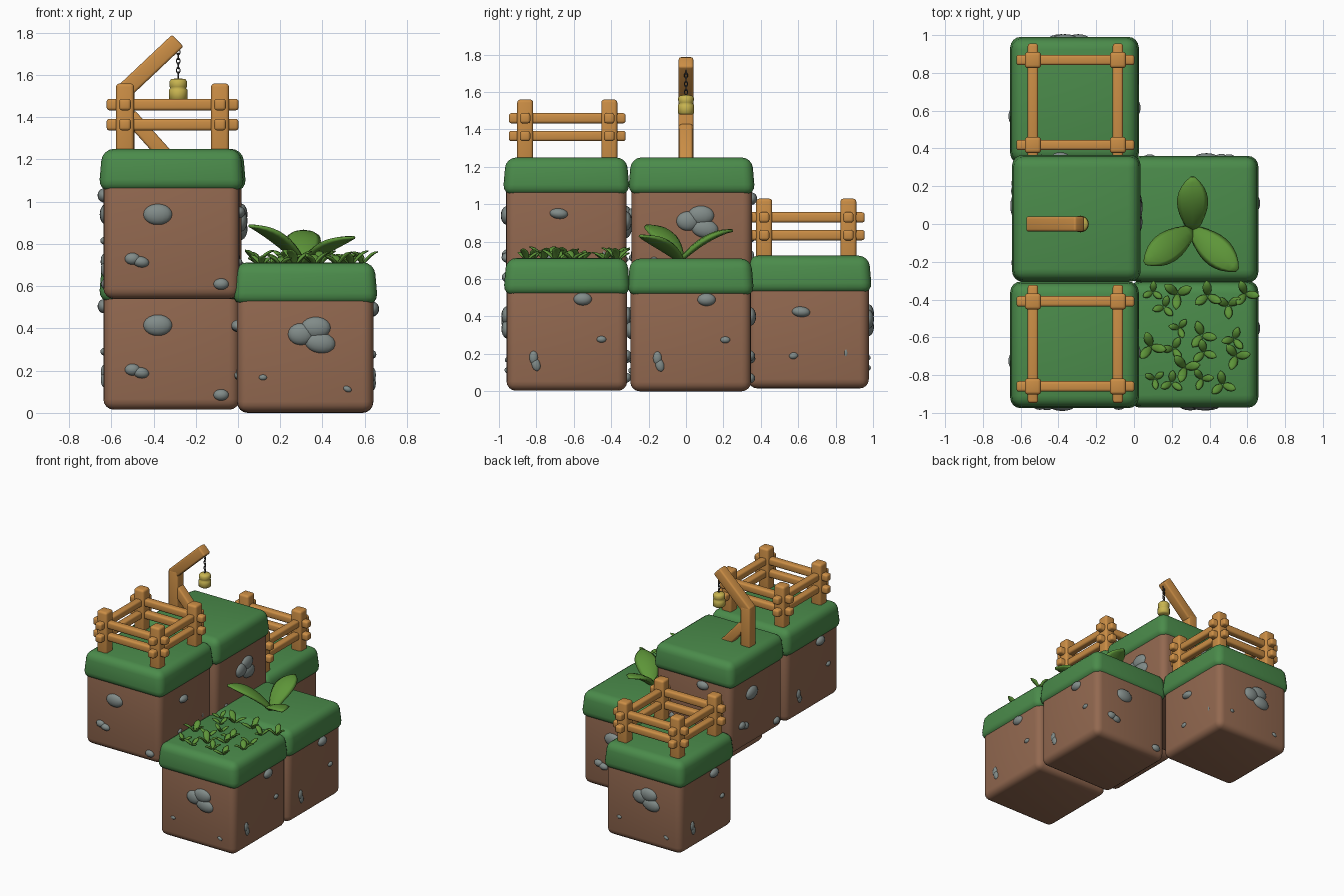
import bpy, bmesh, random
from math import sin, cos, pi, radians, atan2
from mathutils import Vector, Matrix

if "Cube" in bpy.data.objects:
    bpy.data.objects.remove(bpy.data.objects["Cube"])

random.seed(4)


def material(name, rgb):
    m = bpy.data.materials.new(name)
    m.diffuse_color = (*rgb, 1)
    m.use_nodes = True
    m.node_tree.nodes["Principled BSDF"].inputs["Base Color"].default_value = m.diffuse_color
    return m


DIRT = material("dirt", (0.29, 0.14, 0.08))
GRASS = material("grass", (0.07, 0.26, 0.07))
STONE = material("stone", (0.22, 0.26, 0.25))
WOOD = material("wood", (0.60, 0.27, 0.06))
LEAF = material("leaf", (0.11, 0.30, 0.04))
GOLD = material("gold", (0.58, 0.46, 0.08))
IRON = material("iron", (0.05, 0.05, 0.05))


def finish(bm, name, mat, bevel=0, segments=3):
    bmesh.ops.recalc_face_normals(bm, faces=bm.faces)
    me = bpy.data.meshes.new(name)
    bm.to_mesh(me)
    bm.free()
    ob = bpy.data.objects.new(name, me)
    bpy.context.collection.objects.link(ob)
    me.materials.append(mat)
    for p in me.polygons:
        p.use_smooth = True
    if bevel:
        mod = ob.modifiers.new("round", 'BEVEL')
        mod.width, mod.segments, mod.limit_method = bevel, segments, 'NONE'
    return ob


def box(name, size, loc, mat, bevel, rot=Matrix(), top=1.0, segments=3):
    """Rounded box; top scales the upper face for a taper."""
    bm = bmesh.new()
    bmesh.ops.create_cube(bm, size=1)
    for v in bm.verts:
        k = top if v.co.z > 0 else 1
        v.co = Vector((v.co.x * size[0] * k, v.co.y * size[1] * k, v.co.z * size[2]))
    bm.transform(Matrix.Translation(loc) @ rot)
    return finish(bm, name, mat, bevel, segments)


# Stones on each side of a block: sideways offset, height, half width, half height, tilt
STONES = [
    [(.05, .40, .072, .052, 0), (-.02, .37, .063, .052, 0), (.07, .33, .075, .05, -10),
     (-.20, .165, .02, .014, 0), (.20, .11, .022, .014, -25)],
    [(.085, .49, .05, .034, 0), (.185, .275, .027, .018, 0),
     (-.178, .178, .024, .036, 0), (-.165, .14, .024, .036, 15)],
    [(-.065, .40, .07, .05, 0), (-.185, .19, .037, .028, 0), (-.145, .175, .04, .026, -10),
     (.235, .07, .037, .027, 0)],
    [(-.04, .41, .05, .028, -5), (-.08, .175, .025, .018, 10), (.2, .19, .01, .024, 0)],
]


def block(name, x, y, z, turn):
    box(name + "_soil", (.645, .645, .60), (x, y, z + .30), DIRT, .05, segments=4)
    box(name + "_turf", (.69, .68, .20), (x, y, z + .61), GRASS, .055, top=.95, segments=4)
    bm = bmesh.new()
    for side, stones in enumerate(STONES):
        spin = Matrix.Rotation((side + turn) * pi / 2, 4, 'Z')
        for u, h, a, b, tilt in stones:
            m = (Matrix.Translation((x, y, z)) @ spin @ Matrix.Translation((u, -.318, h))
                 @ Matrix.Rotation(radians(-tilt), 4, 'Y')
                 @ Matrix.Diagonal((a, min(.032, a * .7), b, 1)))
            bmesh.ops.create_uvsphere(bm, u_segments=16, v_segments=10, radius=1, matrix=m)
    finish(bm, name + "_stones", STONE)


block("front_left_block", -.315, -.64, .54, 2)
block("middle_left_block", -.305, .03, .54, 1)
block("back_left_block", -.315, .655, .015, 2)
block("front_right_block", .318, -.637, .003, 0)
block("middle_right_block", .318, .025, 0, 0)


# Square fences with crossing rails
def fence(name, x, y, z):
    d = .225
    for sx in (-1, 1):
        for sy in (-1, 1):
            box(name + "_post", (.085, .085, .36), (x + sx * d, y + sy * d, z + .13), WOOD, .016)
    for h in (.115, .21):
        for s in (-1, 1):
            box(name + "_rail", (.625, .055, .055), (x, y + s * d, z + h), WOOD, .014)
            box(name + "_rail", (.055, .625, .055), (x + s * d, y, z + h), WOOD, .014)


fence("front_fence", -.31, -.635, 1.25)
fence("back_fence", -.31, .643, .72)


# Lamp post: upright, arm and brace
def beam(name, a, b, w):
    a, b = Vector(a), Vector(b)
    d = b - a
    rot = Matrix.Rotation(atan2(d.x, d.z), 4, 'Y')
    box(name, (w, w, d.length), (a + b) / 2, WOOD, .012, rot)


beam("lamp_post", (-.53, 0, 1.2), (-.53, 0, 1.55), .08)
beam("lamp_arm", (-.548, 0, 1.515), (-.285, 0, 1.763), .078)
beam("lamp_brace", (-.515, 0, 1.41), (-.335, 0, 1.21), .07)

# Chain links, alternating direction
cx = -.283
for i in range(6):
    bpy.ops.mesh.primitive_torus_add(major_segments=12, minor_segments=6, major_radius=.011,
                                     minor_radius=.0032, location=(cx, 0, 1.71 - i * .022),
                                     rotation=(pi / 2, 0, (i % 2) * pi / 2))
    link = bpy.context.object
    link.name = "chain_link"
    link.scale = (.75, 1.25, 1)
    link.data.materials.append(IRON)
    bpy.ops.object.shade_smooth()


# Lantern: turned profile
def lathe(name, profile, loc, mat, n=20):
    bm = bmesh.new()
    rings = [[bm.verts.new((loc[0] + r * cos(2 * pi * i / n), loc[1] + r * sin(2 * pi * i / n), loc[2] + z))
              for i in range(n)] for r, z in profile]
    for a, b in zip(rings, rings[1:]):
        for i in range(n):
            bm.faces.new((a[i], a[(i + 1) % n], b[(i + 1) % n], b[i]))
    bm.faces.new(rings[0])
    bm.faces.new(rings[-1])
    return finish(bm, name, mat)


lathe("lantern", [(.034, 0), (.044, .008), (.044, .05), (.037, .058), (.041, .064),
                  (.042, .09), (.034, .1), (.012, .104)], (cx, 0, 1.48), GOLD)


# Leaves: lens-shaped section swept along an arched path
def leaf(bm, base, az, length, width, rise, thick, arch=.85, rows=10, n=8):
    out = Vector((cos(az), sin(az), 0))
    side = Vector((-sin(az), cos(az), 0))
    rings = []
    for j in range(rows + 1):
        t = j / rows
        c = Vector(base) + out * length * t + Vector((0, 0, rise * (t * (1 + arch) - arch * t * t)))
        tan = (out * length + Vector((0, 0, rise * (1 + arch - 2 * arch * t)))).normalized()
        up = tan.cross(side)
        w = width / 2 * max(.05, sin(pi * (.1 + .9 * t) ** 1.25)) ** .65
        th = thick / 2 * max(.15, sin(pi * (.1 + .9 * t))) ** .5
        rings.append([bm.verts.new(c + side * w * cos(2 * pi * i / n) + up * th * sin(2 * pi * i / n))
                      for i in range(n)])
    for a, b in zip(rings, rings[1:]):
        for i in range(n):
            bm.faces.new((a[i], a[(i + 1) % n], b[(i + 1) % n], b[i]))
    bm.faces.new(rings[0])
    bm.faces.new(rings[-1])


bm = bmesh.new()
for deg, length, rise in ((90, .28, .16), (215, .31, .185), (318, .32, .13)):
    leaf(bm, (.31, -.03, .70), radians(deg), length, .165, rise, .04)
finish(bm, "big_plant", LEAF)

SPRIGS = [(.10, -.36), (.23, -.37), (.16, -.44), (.39, -.38), (.59, -.37), (.50, -.43),
          (.24, -.55), (.09, -.65), (.21, -.66), (.36, -.59), (.37, -.68), (.53, -.61),
          (.54, -.70), (.11, -.82), (.20, -.84), (.27, -.76), (.36, -.82), (.47, -.85)]
bm = bmesh.new()
for x, y in SPRIGS:
    turn = random.uniform(0, 2 * pi)
    s = random.uniform(.055, .085)
    for k in range(3):
        leaf(bm, (x, y, .70), turn + k * 2 * pi / 3, s, s * .6, s * random.uniform(.5, .9), .016, rows=6, n=6)
finish(bm, "small_plants", LEAF)
